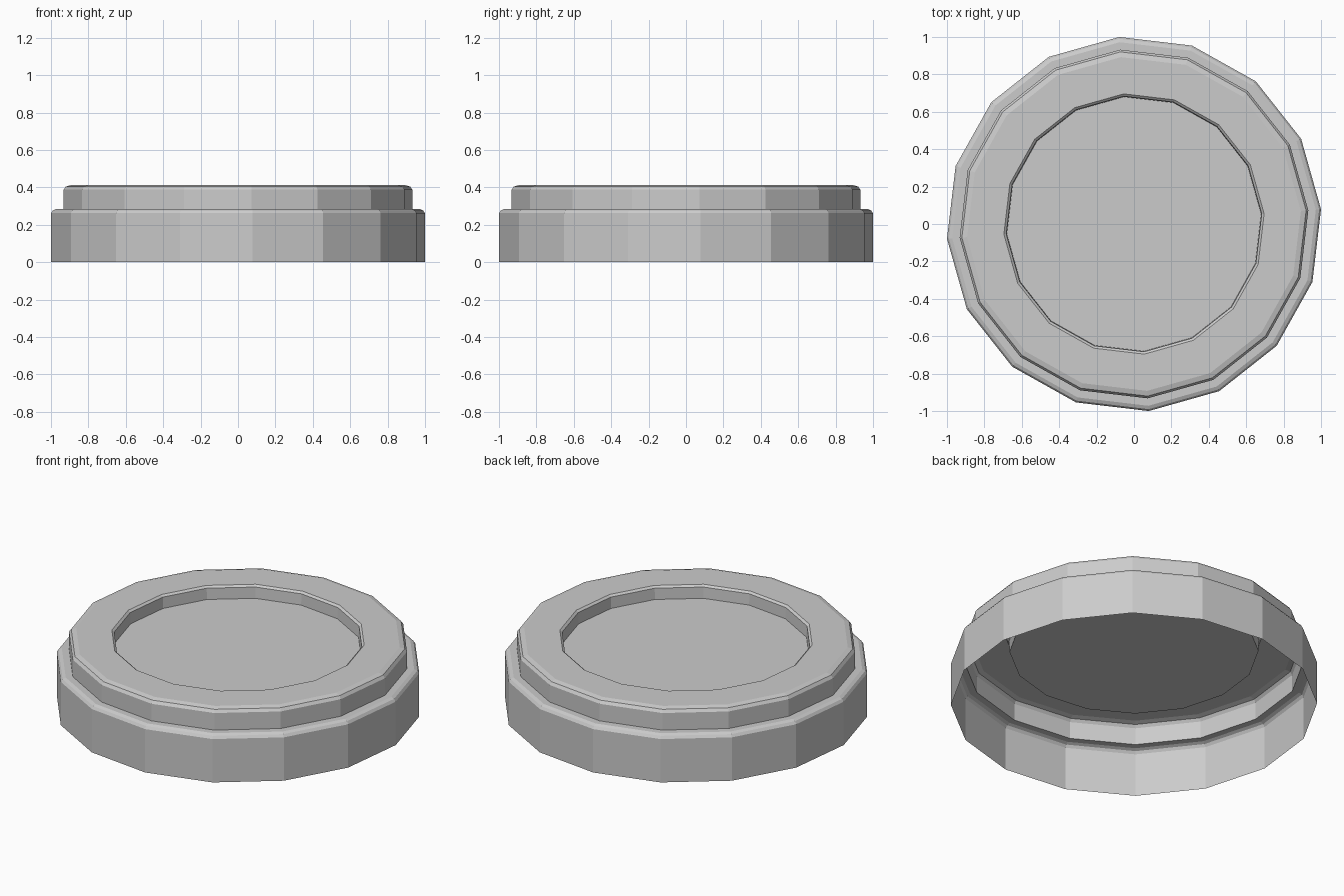
import bpy, bmesh, math

SIDES = 16
TURN = math.radians(4.5)

cube = bpy.data.objects.get("Cube")
if cube:
    bpy.data.objects.remove(cube, do_unlink=True)

# Plain grey material
grey = bpy.data.materials.new("light grey")
grey.use_nodes = True
colour = (0.6, 0.6, 0.6, 1)
grey.diffuse_color = colour
grey.node_tree.nodes["Principled BSDF"].inputs["Base Color"].default_value = colour


def lathe(name, profile):
    """Turn a radius/height profile into a faceted shell, closed at its last ring."""
    bm = bmesh.new()
    rings = []
    for radius, z in profile:
        angles = [TURN + math.tau * i / SIDES for i in range(SIDES)]
        rings.append([bm.verts.new((radius * math.cos(a), radius * math.sin(a), z))
                      for a in angles])
    for low, high in zip(rings, rings[1:]):
        for i in range(SIDES):
            j = (i + 1) % SIDES
            bm.faces.new((low[i], low[j], high[j], high[i]))
    bm.faces.new(rings[-1])
    mesh = bpy.data.meshes.new(name)
    bm.to_mesh(mesh)
    bm.free()
    mesh.materials.append(grey)
    obj = bpy.data.objects.new(name, mesh)
    bpy.context.collection.objects.link(obj)
    return obj


lathe("stepped_lid", [
    # lower tier with a rounded shoulder
    (1.003, 0), (1.003, 0.262), (0.993, 0.277), (0.975, 0.285),
    # upper tier with a rounded shoulder
    (0.935, 0.285), (0.935, 0.388), (0.923, 0.405), (0.895, 0.413),
    # recess in the top
    (0.698, 0.413), (0.685, 0.402), (0.682, 0.335),
])
